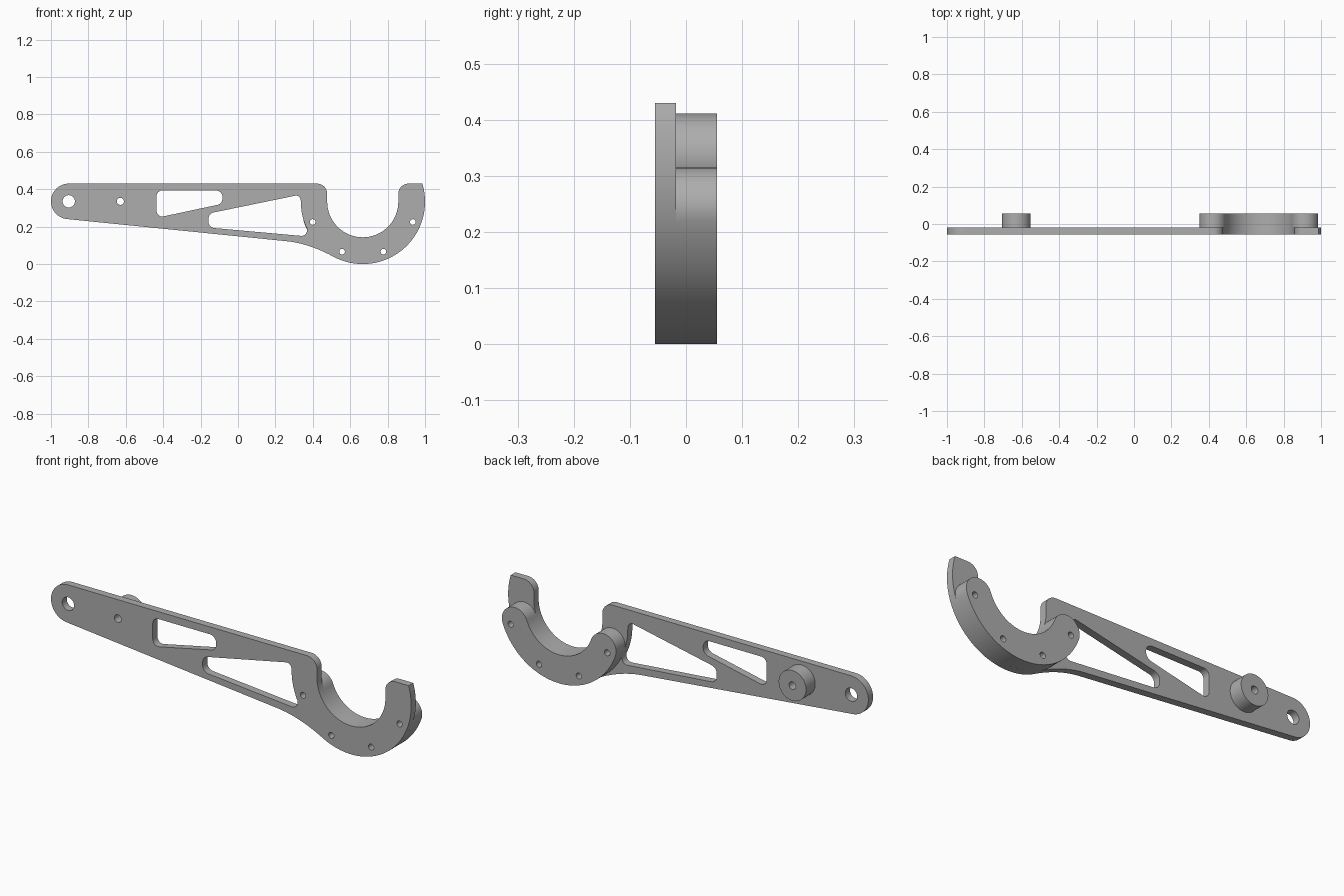
import bpy
import bmesh
from math import sin, cos, radians, tan
from mathutils import Vector

if "Cube" in bpy.data.objects:
    bpy.data.objects.remove(bpy.data.objects["Cube"], do_unlink=True)

FRONT, MID, BACK = -0.055, -0.018, 0.055
HOOK = Vector((0.667, 0.333))
OUTER, INNER = 0.333, 0.19
BAND, CAP = (OUTER + INNER) / 2, (OUTER - INNER) / 2

grey = bpy.data.materials.new("plain grey")
grey.use_nodes = True
colour = (0.42, 0.42, 0.42, 1)
grey.diffuse_color = colour
grey.node_tree.nodes["Principled BSDF"].inputs["Base Color"].default_value = colour


def polar(centre, r, deg):
    return Vector(centre) + r * Vector((cos(radians(deg)), sin(radians(deg))))


def arc(centre, r, start, end, n=16):
    return [polar(centre, r, start + (end - start) * i / n) for i in range(n + 1)]


def curve(a, b, c, n=12):
    a, b, c = Vector(a), Vector(b), Vector(c)
    return [a.lerp(b, i / n).lerp(b.lerp(c, i / n), i / n) for i in range(n + 1)]


def circle(centre, r, n=32):
    return arc(centre, r, 0, 360, n)


def rounded(corners):
    """Polygon of (point, radius) corners, each filleted with a circular arc."""
    out = []
    for i, (p, r) in enumerate(corners):
        p = Vector(p)
        if r == 0:
            out.append(p)
            continue
        u = (Vector(corners[i - 1][0]) - p).normalized()
        v = (Vector(corners[(i + 1) % len(corners)][0]) - p).normalized()
        half = u.angle(v) / 2
        centre = p + (u + v).normalized() * r / sin(half)
        a, b = p + u * r / tan(half) - centre, p + v * r / tan(half) - centre
        for k in range(9):
            out.append(centre + a.lerp(b, k / 8).normalized() * r)
    return out


def extrude(name, loops, y0, y1):
    """Fill the first loop minus the other loops in xz and extrude along y."""
    bm = bmesh.new()
    for loop in loops:
        pts = [p for i, p in enumerate(loop) if (p - loop[i - 1]).length > 1e-4]
        verts = [bm.verts.new((p.x, y0, p.y)) for p in pts]
        for i, v in enumerate(verts):
            bm.edges.new((verts[i - 1], v))
    bmesh.ops.triangle_fill(bm, use_beauty=True, edges=bm.edges[:])
    new = bmesh.ops.extrude_face_region(bm, geom=bm.faces[:], use_keep_orig=True)
    moved = [g for g in new["geom"] if isinstance(g, bmesh.types.BMVert)]
    bmesh.ops.translate(bm, verts=moved, vec=(0, y1 - y0, 0))
    bmesh.ops.recalc_face_normals(bm, faces=bm.faces[:])
    mesh = bpy.data.meshes.new(name)
    bm.to_mesh(mesh)
    bm.free()
    mesh.materials.append(grey)
    obj = bpy.data.objects.new(name, mesh)
    bpy.context.collection.objects.link(obj)
    bpy.ops.object.select_all(action="DESELECT")
    obj.select_set(True)
    bpy.context.view_layer.objects.active = obj
    bpy.ops.object.shade_smooth_by_angle(angle=radians(30))
    return obj


# Holes shared by the plate and the parts behind it
hook_holes = [circle(polar(HOOK, 0.289, a), 0.015, 24) for a in (202, 247.5, 292.5, 338)]
boss_centre = (-0.629, 0.335)
boss_hole = circle(boss_centre, 0.019, 24)
pivot_hole = circle((-0.905, 0.335), 0.033)

# Lightening windows
small_window = rounded([((-0.435, 0.247), 0.03), ((-0.083, 0.322), 0.035),
                        ((-0.083, 0.393), 0.035), ((-0.435, 0.393), 0.03)])
hook_edge = [(p, 0) for p in arc(HOOK, OUTER - 0.002, 204, 185, 8)]
large_window = rounded([((-0.158, 0.195), 0.035), ((0.388, 0.146), 0.03)] + hook_edge
                       + [((0.334, 0.371), 0.025), ((-0.158, 0.27), 0.035)])

# Arm plate with the open hook
outline = arc((-0.905, 0.335), 0.095, 90, 264.2, 32)
outline += curve((0.26, 0.122), (0.383, 0.109), polar(HOOK, OUTER, 242.6))
outline += arc(HOOK, OUTER, 242.6, 376.9, 48)
outline += arc((0.912, 0.375), 0.055, 90, 180)
outline += arc(HOOK, INNER, 0, -180, 48)
outline += arc((0.422, 0.375), 0.055, 0, 90)
extrude("arm_plate", [outline, small_window, large_window, pivot_hole, boss_hole]
        + hook_holes, FRONT, MID)

# Round-ended thickening ring behind the hook
ring = arc(HOOK, OUTER, 200, 340, 48)
ring += arc(polar(HOOK, BAND, 340), CAP, 340, 520, 24)
ring += arc(HOOK, INNER, 340, 200, 48)
ring += arc(polar(HOOK, BAND, 200), CAP, 20, 200, 24)
extrude("hook_ring", [ring] + hook_holes, MID, BACK)

# Round boss behind the arm
extrude("arm_boss", [circle(boss_centre, 0.076, 48), boss_hole], MID, BACK)
